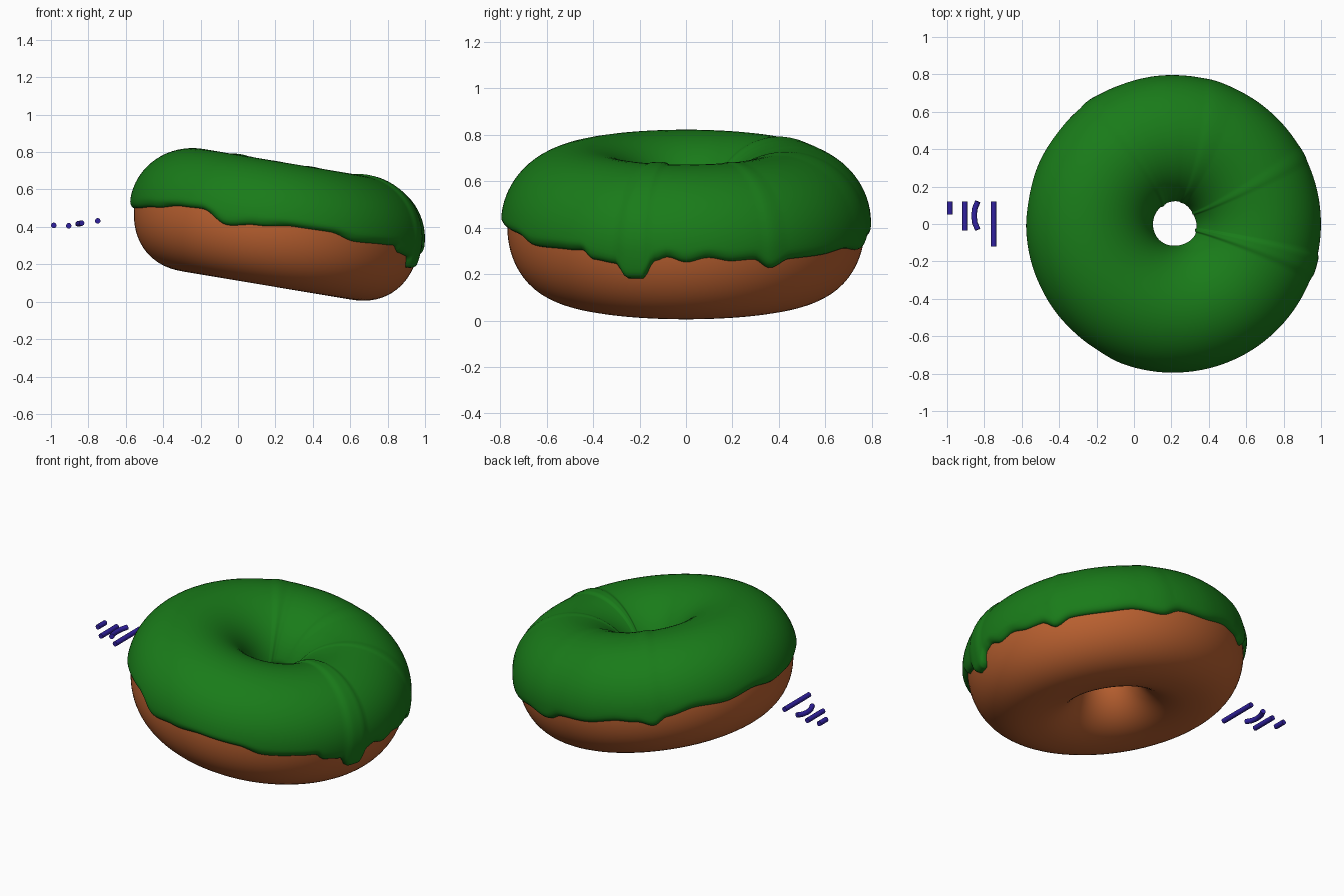
import bpy, bmesh
from math import sin, cos, pi, radians, sqrt, asin
from mathutils import Matrix

if "Cube" in bpy.data.objects:
    bpy.data.objects.remove(bpy.data.objects["Cube"])

TILT = Matrix.Translation((0.21, 0, 0.42)) @ Matrix.Rotation(radians(9.5), 4, 'Y')


def material(name, rgb):
    m = bpy.data.materials.new(name)
    m.diffuse_color = (*rgb, 1)
    m.use_nodes = True
    m.node_tree.nodes["Principled BSDF"].inputs["Base Color"].default_value = m.diffuse_color
    return m


def section(a, off=0.0):
    """Point on the doughnut cross-section (radius, height); a=0 outward, pi/2 up."""
    c, s = cos(a), sin(a)
    e = 1.0 if s > 0 else 0.9
    c = abs(c) ** e * (1 if c > 0 else -1)
    s = abs(s) ** e * (1 if s > 0 else -1)
    h = 0.30 if s > 0 else 0.338
    return 0.455 + (0.315 + off) * c, (h + off) * s


def ring_mesh(name, rows, mat):
    """Closed ring from a list of closed cross-sections (radius, height)."""
    bm = bmesh.new()
    n, k = len(rows), len(rows[0])
    vs = []
    for i, row in enumerate(rows):
        p = 2 * pi * i / n
        vs.append([bm.verts.new((r * cos(p), r * sin(p), z)) for r, z in row])
    for i in range(n):
        for j in range(k):
            bm.faces.new((vs[i][j], vs[(i + 1) % n][j],
                          vs[(i + 1) % n][(j + 1) % k], vs[i][(j + 1) % k]))
    bmesh.ops.recalc_face_normals(bm, faces=bm.faces)
    for f in bm.faces:
        f.smooth = True
    me = bpy.data.meshes.new(name)
    bm.to_mesh(me)
    bm.free()
    me.materials.append(mat)
    ob = bpy.data.objects.new(name, me)
    bpy.context.collection.objects.link(ob)
    ob.matrix_world = TILT
    return ob


# Dough ring
dough_mat = material("dough_brown", (0.5, 0.12, 0.03))
ring_mesh("dough", [[section(2 * pi * j / 64) for j in range(64)] for _ in range(128)], dough_mat)

# Icing lower edge: (angle in degrees, height) with drips
EDGE = [(-167, -.045), (-148, -.025), (-131, .005), (-122, .01), (-110, -.055), (-98, -.03),
        (-83, -.005), (-68, -.002), (-57, -.03), (-41, -.02), (-35, -.015), (-31, -.05),
        (-23, -.06), (-19, -.12), (-14, -.118), (-10, -.04), (-6, -.022), (0, -.044),
        (7, -.025), (15, -.043), (22, -.04), (28, -.084), (35, -.053), (50, -.056),
        (60, -.05), (74, -.08), (82, -.05), (96, -.065), (108, -.055), (117, -.07),
        (124, -.1), (130, -.06), (142, -.035), (156, -.05), (170, -.03), (182, -.05)]


def edge_height(deg):
    pts = EDGE + [(EDGE[0][0] + 360, EDGE[0][1])]
    if deg < pts[0][0]:
        deg += 360
    for (a, va), (b, vb) in zip(pts, pts[1:]):
        if a <= deg <= b:
            t = (deg - a) / (b - a)
            return va + (vb - va) * t * t * (3 - 2 * t)


# Icing shell with rounded rims, thicker at the big drips
def icing_row(deg):
    v = edge_height(deg)
    s = abs(v) / 0.338
    a0 = -asin(s ** (1 / 0.9)) if v < 0 else asin(s)
    a1 = pi - 0.05 + 0.06 * sin(radians(3 * deg))
    thick = 0.033 + max(0, -v - 0.06) * 0.15
    n, row = 48, []
    for j in range(n + 1):
        a = a0 + (a1 - a0) * (1 - cos(pi * j / n)) / 2
        t = min(1, min(a - a0, a1 - a) / 0.12)
        row.append(section(a, -0.008 + (thick + 0.001) * sqrt(max(0, 1 - (1 - t) ** 2))))
    row += [section(a1 + (a0 - a1) * j / 20, -0.012) for j in range(1, 20)]
    return row


icing_mat = material("icing_green", (0.01, 0.2, 0.01))
ring_mesh("icing", [icing_row(-180 + 360 * i / 288 if i < 0 else (i * 1.25 + 180) % 360 - 180)
                    for i in range(288)], icing_mat)

# Little motion dashes beside the ring
dash_mat = material("dash_blue", (0.03, 0.015, 0.35))
DASHES = [[(-.985, .05, .408), (-.985, .12, .408)],
          [(-.905, -.035, .406), (-.905, .12, .406)],
          [(-.835, -.03, .421), (-.85, .005, .417), (-.855, .045, .416),
           (-.85, .085, .417), (-.835, .12, .421)],
          [(-.75, -.12, .432), (-.75, .12, .432)]]
for i, pts in enumerate(DASHES):
    cu = bpy.data.curves.new(f"motion_dash_{i + 1}", 'CURVE')
    cu.dimensions = '3D'
    cu.bevel_depth = 0.015
    cu.bevel_resolution = 3
    cu.use_fill_caps = True
    sp = cu.splines.new('POLY')
    sp.points.add(len(pts) - 1)
    for p, co in zip(sp.points, pts):
        p.co = (*co, 1)
    cu.materials.append(dash_mat)
    bpy.context.collection.objects.link(bpy.data.objects.new(cu.name, cu))
